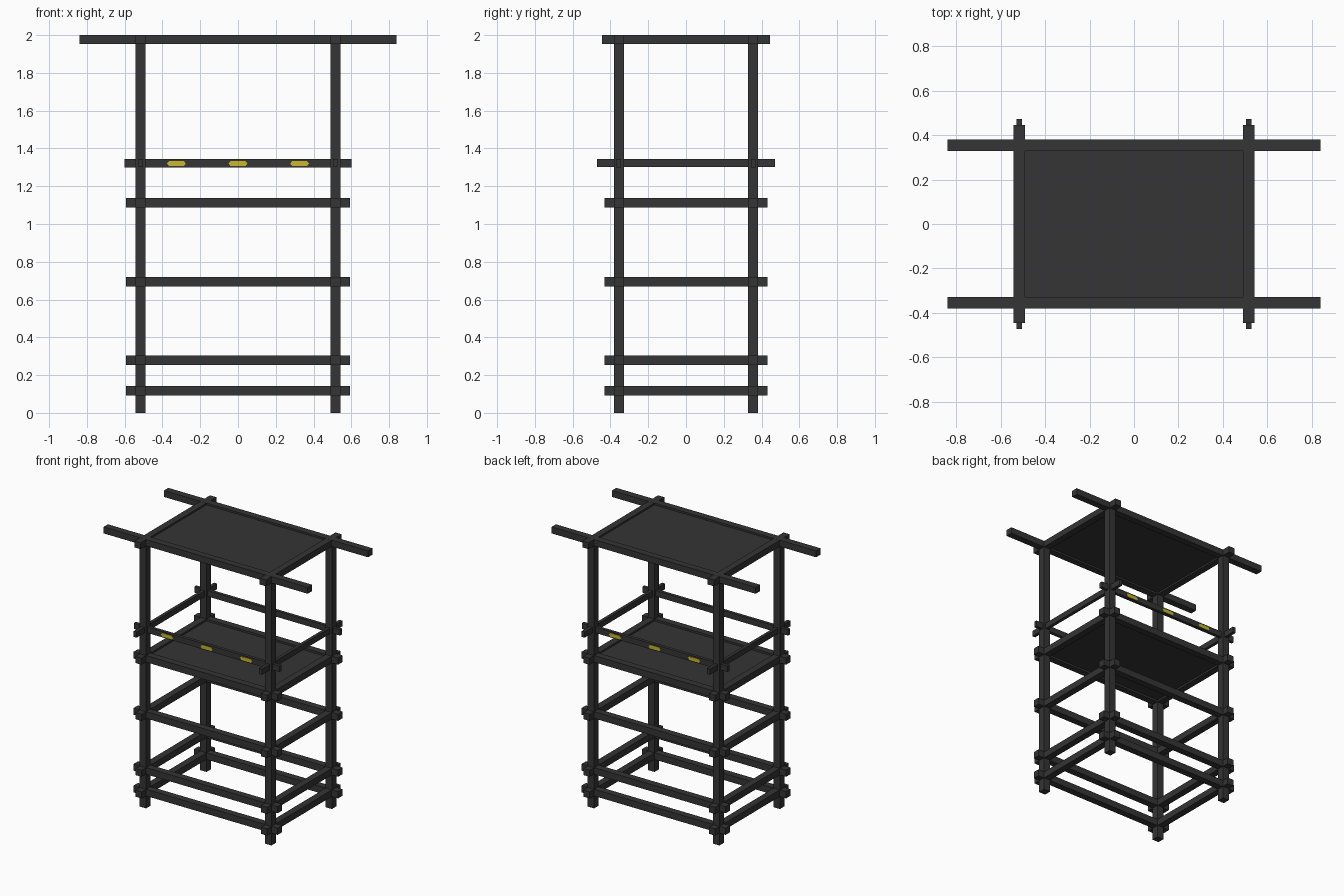
import bpy
import bmesh

if "Cube" in bpy.data.objects:
    bpy.data.objects.remove(bpy.data.objects["Cube"], do_unlink=True)


def material(name, colour):
    mat = bpy.data.materials.new(name)
    mat.use_nodes = True
    mat.diffuse_color = colour
    mat.node_tree.nodes["Principled BSDF"].inputs["Base Color"].default_value = colour
    return mat


charcoal = material("charcoal", (0.035, 0.035, 0.035, 1))
yellow = material("yellow", (0.58, 0.48, 0.025, 1))


def add_object(name, bm, mat):
    bmesh.ops.recalc_face_normals(bm, faces=bm.faces)
    mesh = bpy.data.meshes.new(name)
    bm.to_mesh(mesh)
    bm.free()
    mesh.materials.append(mat)
    obj = bpy.data.objects.new(name, mesh)
    bpy.context.scene.collection.objects.link(obj)
    return obj


def box(name, centre, size, mat=charcoal):
    bm = bmesh.new()
    bmesh.ops.create_cube(bm, size=1)
    for v in bm.verts:
        v.co = [c + p * s for c, p, s in zip(centre, v.co, size)]
    return add_object(name, bm, mat)


def marker(name, x, y, z):
    # thin plate with pointed ends, standing on the rail face
    outline = [(-0.05, 0), (-0.04, 0.013), (0.04, 0.013),
               (0.05, 0), (0.04, -0.013), (-0.04, -0.013)]
    bm = bmesh.new()
    face = bm.faces.new([bm.verts.new((x + u, y - 0.002, z + w)) for u, w in outline])
    out = bmesh.ops.extrude_face_region(bm, geom=[face])["geom"]
    bmesh.ops.translate(bm, vec=(0, 0.004, 0),
                        verts=[g for g in out if isinstance(g, bmesh.types.BMVert)])
    add_object(name, bm, yellow)


POST_X, POST_Y = 0.516, 0.355
SIDES = {"left": 1, "right": -1}
ENDS = {"front": -1, "back": 1}

# corner posts
for side, sx in SIDES.items():
    for end, sy in ENDS.items():
        box(f"{end}_{side}_post", (sx * POST_X, sy * POST_Y, 0.9985), (0.053, 0.053, 1.997))


def ring(name, z, half_x, half_y, thick, height):
    # four crossing beams that run past the posts
    for end, sy in ENDS.items():
        box(f"{end}_{name}", (0, sy * POST_Y, z), (2 * half_x, thick, height))
    for side, sx in SIDES.items():
        box(f"{side}_{name}", (sx * POST_X, 0, z), (thick, 2 * half_y, height - 0.001))


ring("bottom_beam", 0.117, 0.593, 0.432, 0.051, 0.05)
ring("lower_beam", 0.278, 0.593, 0.432, 0.051, 0.05)
ring("middle_beam", 0.694, 0.593, 0.432, 0.051, 0.05)
ring("floor_beam", 1.112, 0.593, 0.432, 0.051, 0.05)
ring("guard_rail", 1.322, 0.6, 0.472, 0.024, 0.044)
ring("roof_beam", 1.976, 0.84, 0.445, 0.051, 0.048)

# floor and roof panels, set inside the beams
for name, z in (("floor_panel", 1.112), ("roof_panel", 1.976)):
    box(name, (0, 0, z), (2 * POST_X - 0.04, 2 * POST_Y - 0.04, 0.02))

# markers on the outer faces of the front and back rails
for end, sy in ENDS.items():
    for i, x in enumerate((-0.326, 0, 0.326)):
        marker(f"{end}_rail_marker_{i + 1}", x, sy * (POST_Y + 0.013), 1.32)
